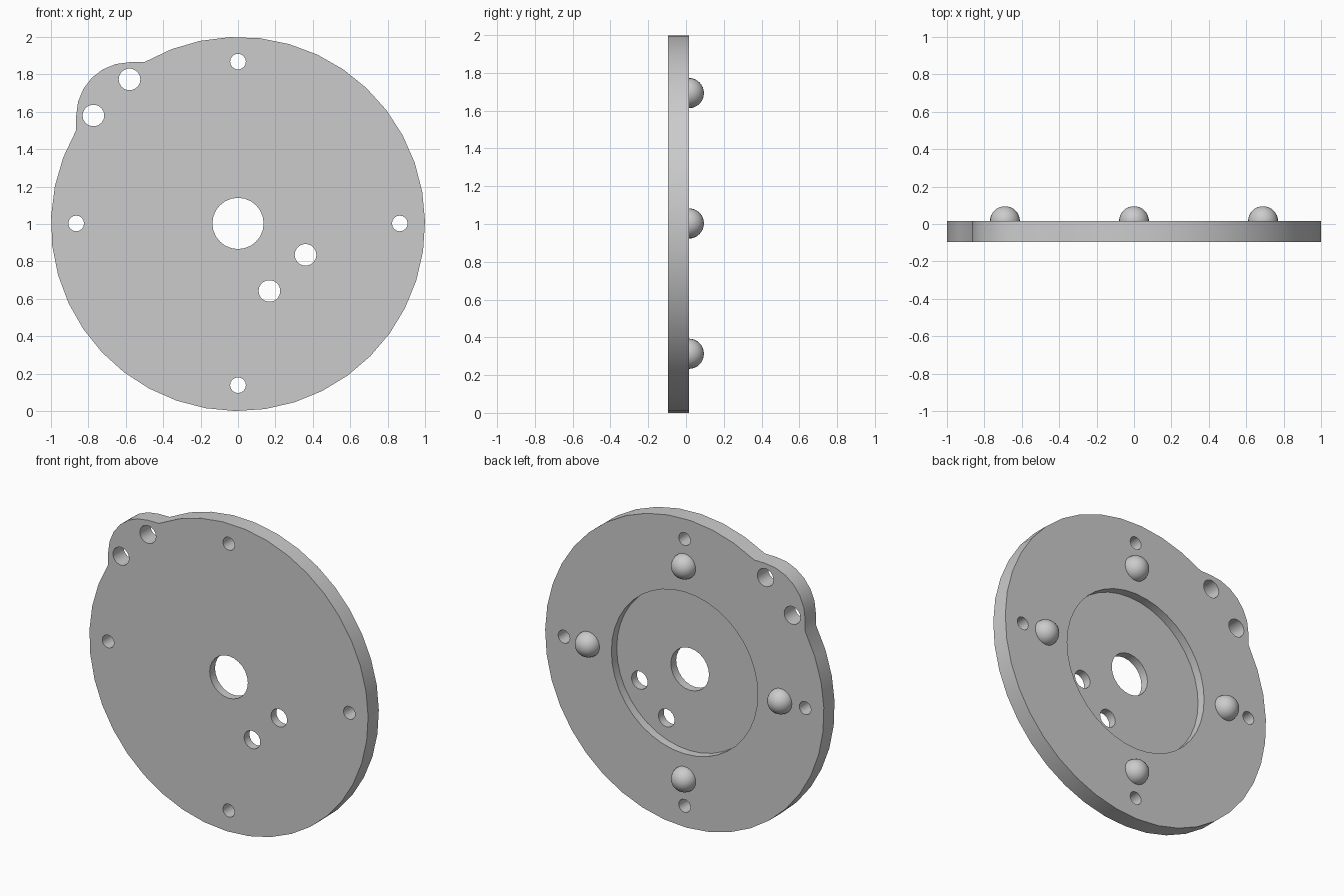
import bpy, bmesh
from math import sin, cos, pi, radians
from mathutils import Matrix, Vector

cube = bpy.data.objects.get("Cube")
if cube:
    bpy.data.objects.remove(cube)

CZ = 1.0                     # height of the disc centre
FRONT, BACK = -0.095, 0.015  # faces of the plate

steel = bpy.data.materials.new("plain_grey")
steel.use_nodes = True
steel.diffuse_color = (0.6, 0.6, 0.6, 1)
steel.node_tree.nodes["Principled BSDF"].inputs["Base Color"].default_value = (0.6, 0.6, 0.6, 1)


def make_object(name, bm):
    bmesh.ops.recalc_face_normals(bm, faces=bm.faces)
    mesh = bpy.data.meshes.new(name)
    bm.to_mesh(mesh)
    bm.free()
    mesh.materials.append(steel)
    obj = bpy.data.objects.new(name, mesh)
    bpy.context.collection.objects.link(obj)
    return obj


def prism(bm, points, y0, y1):
    """Extrude an (x, z) outline along y."""
    face = bm.faces.new([bm.verts.new((x, y0, z)) for x, z in points])
    new = bmesh.ops.extrude_face_region(bm, geom=[face])["geom"]
    verts = [g for g in new if isinstance(g, bmesh.types.BMVert)]
    bmesh.ops.translate(bm, verts=verts, vec=(0, y1 - y0, 0))


def arc(x, z, r, start, end, n):
    """Points from start to end degrees, both included."""
    angles = [radians(start + (end - start) * i / n) for i in range(n + 1)]
    return [(x + r * cos(a), z + r * sin(a)) for a in angles]


def circle(x, z, r, n):
    return arc(x, z, r, 0, 360, n)[:-1]


# Disc outline with the rounded tab at the upper corner
outline = arc(0, CZ, 1.0, 150, 480, 36)
outline += arc(-0.58, CZ + 0.58, 0.285, 90, 180, 6)
bm = bmesh.new()
prism(bm, outline, FRONT, BACK)
plate = make_object("mounting_plate", bm)

# Shallow round recess in the back
bm = bmesh.new()
prism(bm, circle(0, CZ, 0.525, 40), -0.04, 0.2)
recess = make_object("recess_cutter", bm)

# Through holes: bore, four rim holes, two pairs of bolt holes
bm = bmesh.new()
prism(bm, circle(0, CZ + 0.003, 0.137, 24), -0.3, 0.3)
quarter = [(1, 0), (0, 1), (-1, 0), (0, -1)]
for dx, dz in quarter:
    prism(bm, circle(0.865 * dx, CZ + 0.003 + 0.865 * dz, 0.042, 16), -0.3, 0.3)
for x, z in [(-0.58, 1.773), (-0.773, 1.58), (0.361, 0.835), (0.168, 0.642)]:
    prism(bm, circle(x, z, 0.058, 18), -0.3, 0.3)
holes = make_object("hole_cutter", bm)

# Cut, keep the result and drop the cutters
for cutter in (recess, holes):
    cutter.hide_render = True
    mod = plate.modifiers.new(cutter.name, 'BOOLEAN')
    mod.operation = 'DIFFERENCE'
    mod.solver = 'EXACT'
    mod.object = cutter
bpy.context.view_layer.update()
cut = bpy.data.meshes.new_from_object(plate.evaluated_get(bpy.context.evaluated_depsgraph_get()))
plate.modifiers.clear()
plate.data = cut
for cutter in (recess, holes):
    bpy.data.objects.remove(cutter)

# Domed studs on the back
parts = [plate]
for name, (dx, dz) in zip(("left", "top", "right", "bottom"), quarter):
    bm = bmesh.new()
    bmesh.ops.create_uvsphere(bm, u_segments=24, v_segments=16, radius=0.08,
                              matrix=Matrix.Rotation(-pi / 2, 4, 'X'))
    bmesh.ops.bisect_plane(bm, geom=bm.verts[:] + bm.edges[:] + bm.faces[:],
                           plane_co=(0, -0.003, 0), plane_no=(0, 1, 0), clear_inner=True)
    bmesh.ops.translate(bm, verts=bm.verts,
                        vec=Vector((0.69 * dx, BACK, CZ + 0.003 + 0.69 * dz)))
    parts.append(make_object(name + "_stud", bm))

# Smooth curved walls, sharp rims
bpy.ops.object.select_all(action='DESELECT')
for obj in parts:
    obj.select_set(True)
bpy.context.view_layer.objects.active = plate
bpy.ops.object.shade_smooth_by_angle(angle=radians(30))
